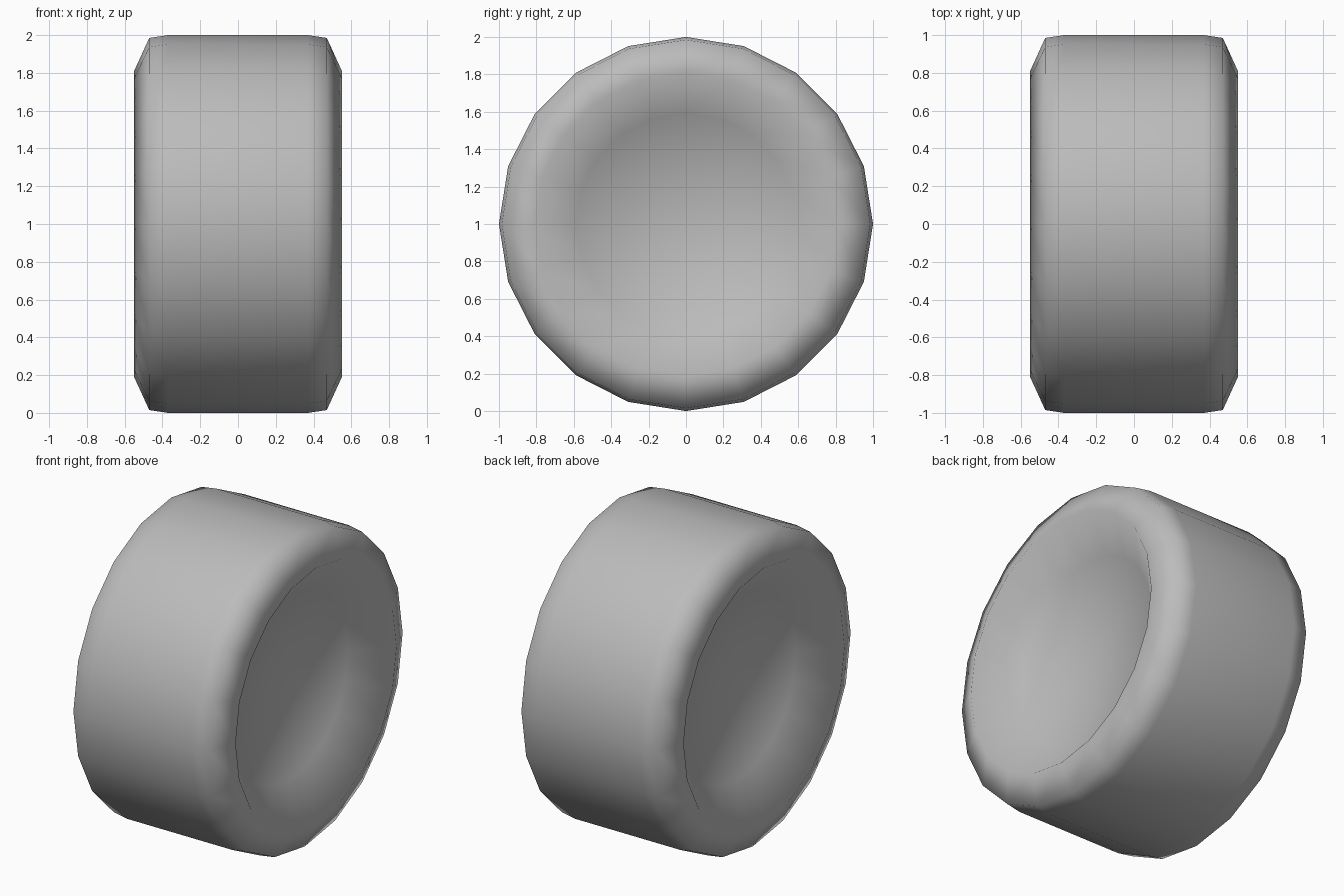
import bpy
import bmesh
from math import cos, sin, tau

cube = bpy.data.objects.get("Cube")
if cube:
    bpy.data.objects.remove(cube)

SIDES = 20
# Half profile from the tread to the dished hub: (x, radius)
half = [(0.37, 1.0), (0.47, 0.985), (0.55, 0.81), (0.36, 0.59)]
profile = [(-x, r) for x, r in reversed(half)] + half
HUB_X = 0.30

rubber = bpy.data.materials.new("grey_rubber")
rubber.use_nodes = True
colour = (0.5, 0.5, 0.5, 1)
rubber.diffuse_color = colour
rubber.node_tree.nodes["Principled BSDF"].inputs["Base Color"].default_value = colour

# Wheel: rings spun around the x axis, closed by a fan on each dished side
bm = bmesh.new()
rings = [[bm.verts.new((x, r * cos(tau * i / SIDES), 1 + r * sin(tau * i / SIDES)))
          for i in range(SIDES)] for x, r in profile]
hubs = [bm.verts.new((side * HUB_X, 0, 1)) for side in (-1, 1)]
for i in range(SIDES):
    j = (i + 1) % SIDES
    for a, b in zip(rings, rings[1:]):
        bm.faces.new((a[i], a[j], b[j], b[i]))
    bm.faces.new((hubs[0], rings[0][j], rings[0][i]))
    bm.faces.new((hubs[1], rings[-1][i], rings[-1][j]))
bmesh.ops.recalc_face_normals(bm, faces=bm.faces)
for face in bm.faces:
    face.smooth = True

mesh = bpy.data.meshes.new("wheel")
bm.to_mesh(mesh)
bm.free()
mesh.materials.append(rubber)
wheel = bpy.data.objects.new("wheel", mesh)
bpy.context.collection.objects.link(wheel)
